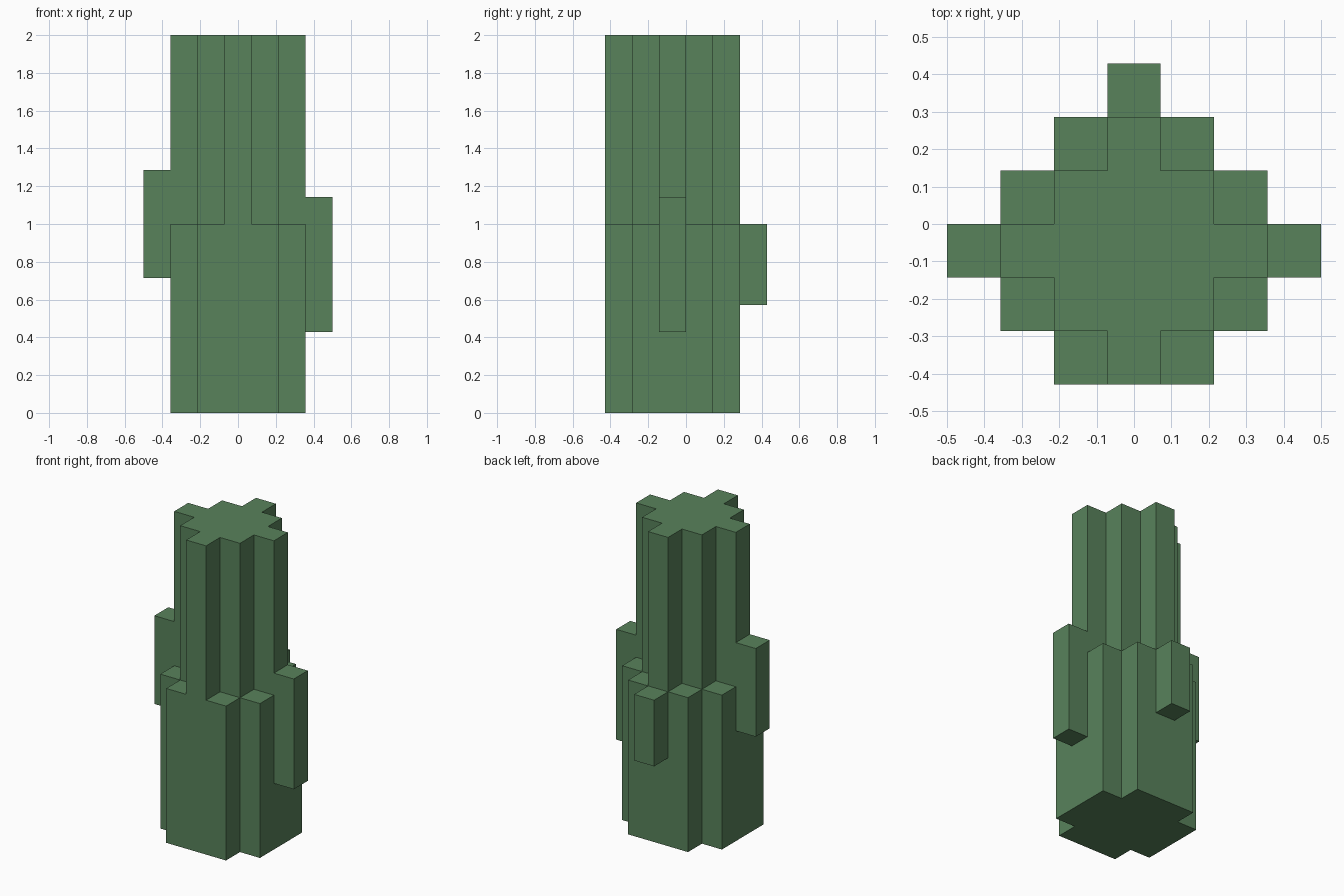
import bpy
import bmesh

U = 1 / 7  # block size: the whole model sits on this grid

cube = bpy.data.objects.get("Cube")
if cube:
    bpy.data.objects.remove(cube, do_unlink=True)

green = bpy.data.materials.new("cactus green")
green.use_nodes = True
colour = (0.098, 0.223, 0.105, 1)
green.diffuse_color = colour
bsdf = green.node_tree.nodes["Principled BSDF"]
bsdf.inputs["Base Color"].default_value = colour
bsdf.inputs["Roughness"].default_value = 0.9


def prism(name, half, z0, z1, bottom=True):
    """Extrude a right-hand outline, mirrored in x, between two heights (grid units)."""
    outline = half + [(-x, y) for x, y in reversed(half)]
    bm = bmesh.new()
    base = bm.faces.new([bm.verts.new((x * U, y * U, z0 * U)) for x, y in outline])
    ext = bmesh.ops.extrude_face_region(bm, geom=[base], use_keep_orig=True)
    top = [g for g in ext["geom"] if isinstance(g, bmesh.types.BMVert)]
    bmesh.ops.translate(bm, verts=top, vec=(0, 0, (z1 - z0) * U))
    bmesh.ops.recalc_face_normals(bm, faces=bm.faces)
    if not bottom:
        low = [f for f in bm.faces if f.normal.z < -0.9]
        bmesh.ops.delete(bm, geom=low, context="FACES")
    mesh = bpy.data.meshes.new(name)
    bm.to_mesh(mesh)
    bm.free()
    mesh.materials.append(green)
    obj = bpy.data.objects.new(name, mesh)
    bpy.context.collection.objects.link(obj)
    return obj


def stepped(widths):
    """Right-hand outline from the half width of each one-block row, front to back."""
    pts = []
    for row, w in enumerate(widths):
        for p in ((w, row - 3), (w, row - 2)):
            if len(pts) > 1 and pts[-1][0] == pts[-2][0] == p[0]:
                pts.pop()
            if not pts or pts[-1] != p:
                pts.append(p)
    return pts


# Thick lower trunk with notched corners
prism("lower_trunk", stepped([1.5, 2.5, 2.5, 2.5, 1.5]), 0, 7)

# Slimmer ribbed upper trunk, open underneath where it meets the lower trunk
prism("upper_trunk", stepped([0.5, 1.5, 2.5, 1.5, 0.5]), 7, 14, bottom=False)

# Stub arms on the two sides and the back: centre x, front y, height range
for name, x, y, z0, z1 in (
    ("right_arm", -3, -1, 5, 9),
    ("left_arm", 3, -1, 3, 8),
    ("back_arm", 0, 2, 4, 7),
):
    arm = prism(name, [(0.5, y), (0.5, y + 1)], z0, z1)
    arm.location.x = x * U
